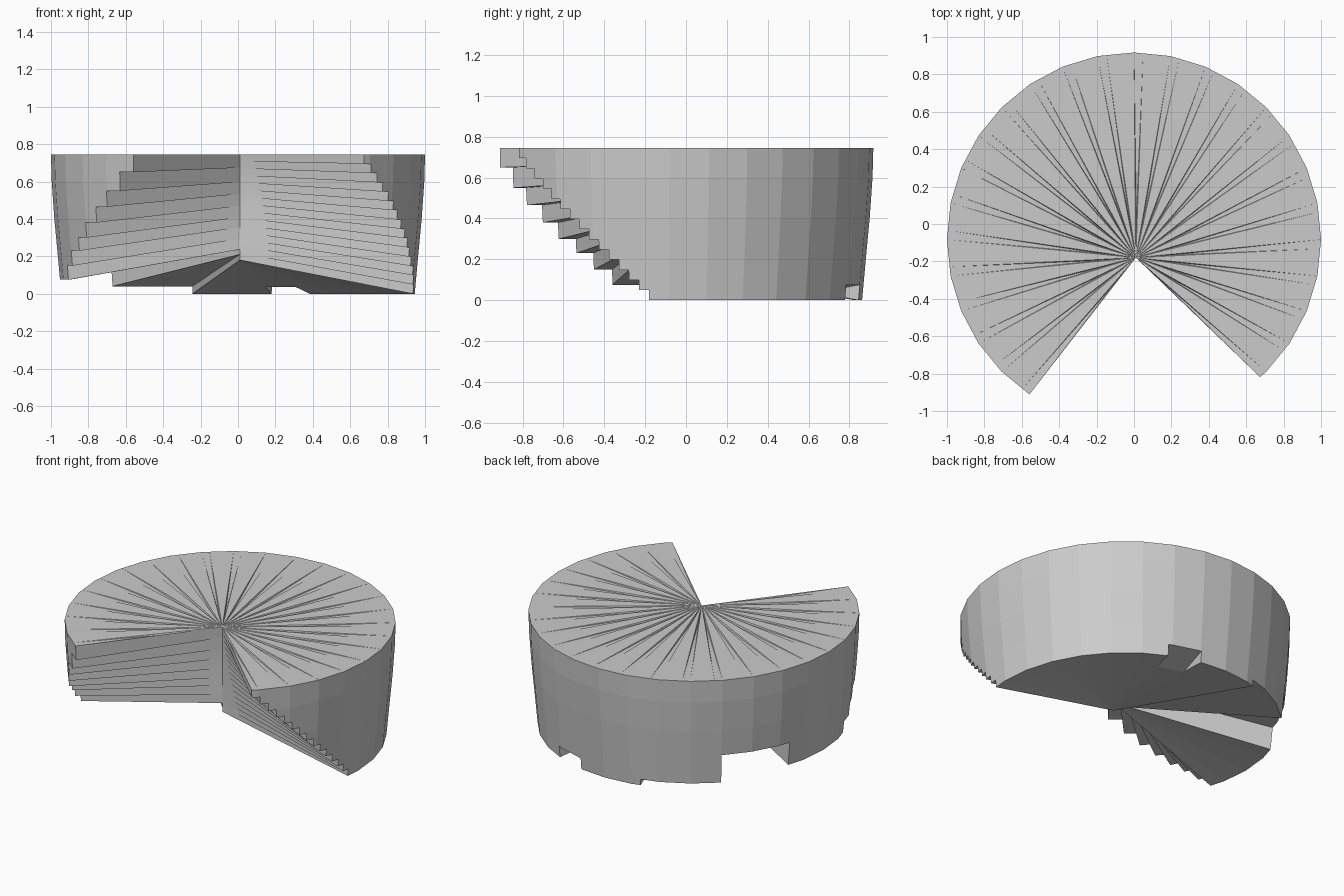
import bpy, bmesh, math
from mathutils import Vector

if "Cube" in bpy.data.objects:
    bpy.data.objects.remove(bpy.data.objects["Cube"])

TOP = 0.745
CY = -0.083                     # rim centre in y
APEX = (0.01, -0.18)            # where all blades meet
TIP = Vector((0.01, -0.18, TOP))
SEG = 11.25                     # 32-sided rim
NOTCH = (66, 79)                # small notch at the back, only near the rim
LEVELS = [0, 0.2, 0.4, 0.6, TOP]
RADII = [0.945, 0.963, 0.982, 0.996, 1.0]


def radius(z):
    for i in range(4):
        if z <= LEVELS[i + 1]:
            t = (z - LEVELS[i]) / (LEVELS[i + 1] - LEVELS[i])
            return RADII[i] + t * (RADII[i + 1] - RADII[i])
    return 1.0


def rim(a, z):
    """Point on the 32-sided rim at angle a and height z."""
    off = (a % SEG) - SEG / 2
    r = radius(z) * math.cos(math.radians(SEG / 2)) / math.cos(math.radians(off))
    return Vector((r * math.cos(math.radians(a)), CY + r * math.sin(math.radians(a)), z))


def hub(z):
    """Blades rise toward the hub, most of all at the bottom."""
    return Vector((*APEX, 0.18 + 0.76 * z))


def inner(a):
    """Inner end of the small notch, on the underside cone."""
    return rim(a, 0).lerp(hub(0), 0.2)


def heights(lo, hi):
    return [lo] + [z for z in LEVELS if lo + 1e-4 < z < hi - 1e-4] + [hi]


# Blade sectors: (start angle, end angle, underside height at the rim)
sectors = []
n = 15
for i in range(n):                                   # right staircase
    a = -47.5 + 44.5 * i / n
    sectors.append((a, a + 44.5 / n, (TOP - 0.05) * (1 - i / (n - 1))))
sectors += [(-3, 66, 0.0), (*NOTCH, 0.075), (79, 105, 0.0),   # back, with notches
            (105, 135, 0.04), (135, 162, 0.23), (162, 197, 0.075)]
for i, z in enumerate([0.15, 0.23, 0.30, 0.38, 0.465, 0.55, 0.65]):
    sectors.append((197 + 5.57 * i, 197 + 5.57 * (i + 1), z))   # left staircase


def cuts(a0, a1):
    """Split an angle range at the rim corners."""
    k = math.floor(a0 / SEG) + 1
    out = [a0]
    while k * SEG < a1 - 1e-3:
        if k * SEG > a0 + 1e-3:
            out.append(k * SEG)
        k += 1
    return out + [a1]


def make(name, build):
    bm = bmesh.new()

    def face(*pts):
        bm.faces.new([bm.verts.new(p) for p in pts])
    build(face)
    bmesh.ops.remove_doubles(bm, verts=bm.verts, dist=1e-4)
    bmesh.ops.recalc_face_normals(bm, faces=bm.faces)
    me = bpy.data.meshes.new(name)
    bm.to_mesh(me)
    bm.free()
    bpy.context.collection.objects.link(bpy.data.objects.new(name, me))


def body(face):
    # outer wall and undersides
    for a0, a1, b in sectors:
        c = cuts(a0, a1)
        for u, v in zip(c, c[1:]):
            zs = heights(b, TOP)
            for p, q in zip(zs, zs[1:]):
                face(rim(u, p), rim(v, p), rim(v, q), rim(u, q))
            if a0 == NOTCH[0]:
                face(hub(0), inner(v), inner(u))
                face(inner(u), inner(v), rim(v, b), rim(u, b))
            else:
                face(hub(b), rim(v, b), rim(u, b))
    # risers between neighbouring undersides
    for s, t in zip(sectors, sectors[1:]):
        a, lo, hi = s[1], min(s[2], t[2]), max(s[2], t[2])
        side = [rim(a, z) for z in heights(lo, hi)]
        if a in NOTCH:
            face(inner(a), *side)
        else:
            face(hub(lo), *side, hub(hi))
    # end faces of the two top blades
    for a, lo in ((sectors[0][0], sectors[0][2]), (sectors[-1][1], sectors[-1][2])):
        face(hub(lo), *[rim(a, z) for z in heights(lo, TOP)], TIP)
    # top: flat panels with a faint crease at each rim corner
    c = cuts(sectors[0][0], sectors[-1][1])
    for u, v in zip(c, c[1:]):
        m = max(u, v - 2.8)
        p, q, w = rim(u, TOP), rim(m, TOP), rim(v, TOP)
        if m > u:
            face(TIP, p, q)
        dip = TIP * 0.8 + (q + w) * 0.1 - Vector((0, 0, 0.012))
        for s, t in ((TIP, q), (q, w), (w, TIP)):
            face(s, t, dip)


make("stepped_fan", body)
